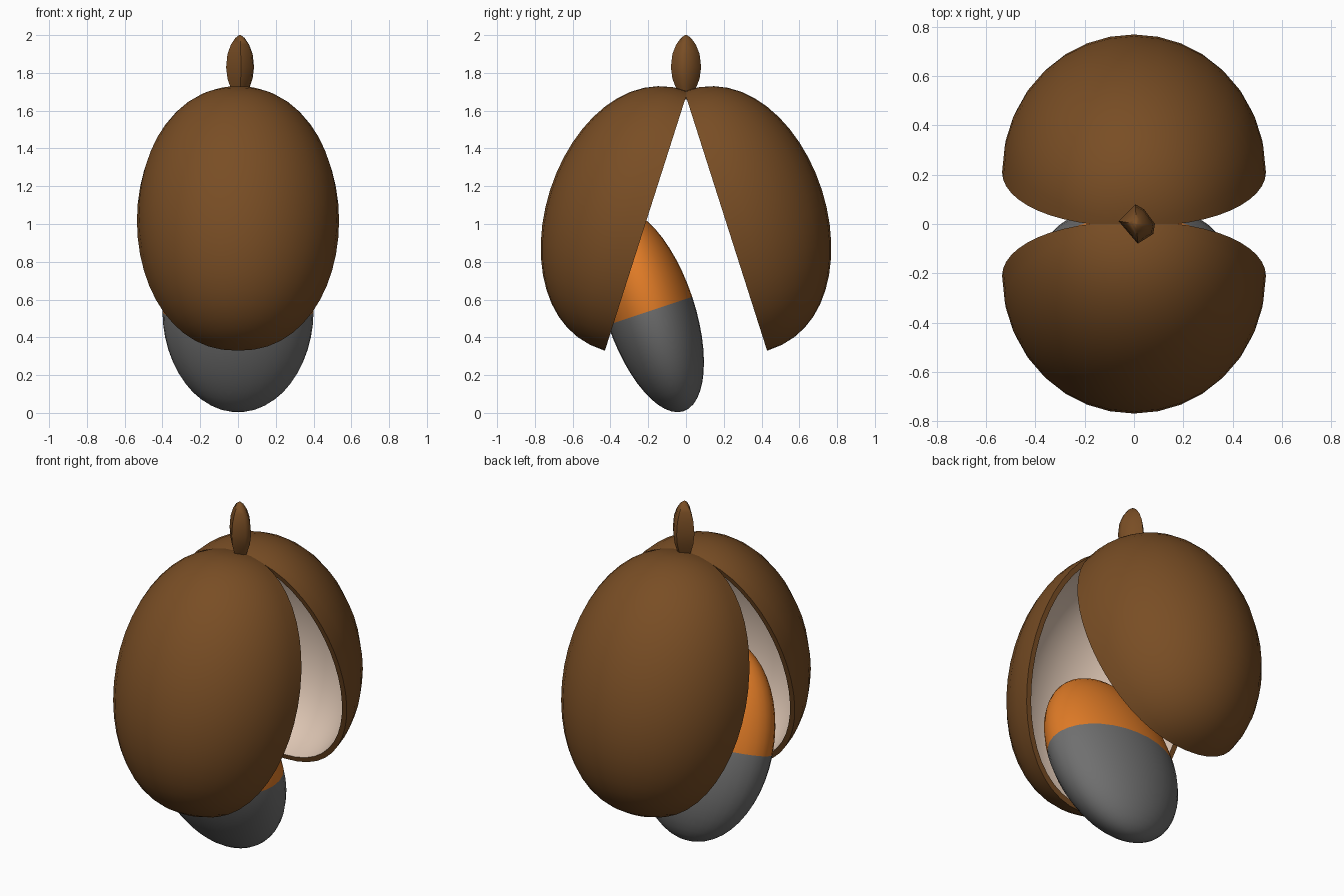
import bpy, bmesh
from math import radians, pi, sin, cos
from mathutils import Matrix, Vector

if "Cube" in bpy.data.objects:
    bpy.data.objects.remove(bpy.data.objects["Cube"])


def material(name, rgb):
    m = bpy.data.materials.new(name)
    m.diffuse_color = (*rgb, 1)
    m.use_nodes = True
    m.node_tree.nodes["Principled BSDF"].inputs["Base Color"].default_value = m.diffuse_color
    return m


BROWN = material("husk_brown", (0.19, 0.075, 0.018))
CREAM = material("husk_lining", (0.72, 0.56, 0.45))
ORANGE = material("seed_orange", (0.75, 0.20, 0.02))
GREY = material("seed_grey", (0.16, 0.16, 0.16))


def finish(bm, name, mats, angle=40):
    me = bpy.data.meshes.new(name)
    bm.to_mesh(me)
    bm.free()
    for m in mats:
        me.materials.append(m)
    ob = bpy.data.objects.new(name, me)
    bpy.context.collection.objects.link(ob)
    bpy.ops.object.select_all(action='DESELECT')
    ob.select_set(True)
    bpy.context.view_layer.objects.active = ob
    bpy.ops.object.shade_smooth_by_angle(angle=radians(angle))
    return ob


def ellipsoid(bm, rx, ry, rz, power=1.0, mat=0, segs=32, rings=24):
    """UV sphere scaled to the radii; power < 1 blunts the ends."""
    verts = bmesh.ops.create_uvsphere(bm, u_segments=segs, v_segments=rings, radius=1)["verts"]
    faces = {f for v in verts for f in v.link_faces}
    for v in verts:
        r = (v.co.x ** 2 + v.co.y ** 2) ** 0.5
        k = r ** (power - 1) if r > 1e-4 else 1
        v.co = (v.co.x * k * rx, v.co.y * k * ry, v.co.z * rz)
    for f in faces:
        f.material_index = mat
    return list(faces)


def husk_half(name, side):
    # outer and inner shells, halved and joined by a rim
    bm = bmesh.new()
    wall = 0.03
    ellipsoid(bm, 0.535, 0.535, 0.722, 0.9)
    inner = ellipsoid(bm, 0.535 - wall, 0.535 - wall, 0.722 - wall, 0.9, mat=1)
    bmesh.ops.reverse_faces(bm, faces=inner)
    bmesh.ops.bisect_plane(bm, geom=bm.verts[:] + bm.edges[:] + bm.faces[:], dist=1e-4,
                           plane_co=(0, 0, 0), plane_no=(0, side, 0), clear_inner=True)
    rim = bmesh.ops.bridge_loops(bm, edges=[e for e in bm.edges if e.is_boundary])
    for f in rim["faces"]:
        f.material_index = 0
    bmesh.ops.recalc_face_normals(bm, faces=bm.faces[:])
    # swing the half open about the top
    bm.transform(Matrix.Translation((0, side * 0.21, 1.017))
                 @ Matrix.Rotation(radians(17.7) * side, 4, 'X'))
    finish(bm, name, [BROWN, CREAM])


husk_half("husk_front", -1)
husk_half("husk_back", 1)

# seed: two-tone flattened ellipsoid leaning in the front husk
bm = bmesh.new()
ellipsoid(bm, 0.40, 0.235, 0.56)
for f in bm.faces:
    f.material_index = 0 if f.calc_center_median().z > 0 else 1
bm.transform(Matrix.Translation((0, -0.19, 0.54)) @ Matrix.Rotation(radians(18.5), 4, 'X'))
finish(bm, "seed", [ORANGE, GREY])

# stem: small four-sided bud on top
bm = bmesh.new()
corners = [(-0.073, 0.012), (-0.005, 0.08), (0.03, 0.06), (0.075, 0.0), (0.068, -0.04), (0.005, -0.08)]
levels = [(1.66, 0.35), (1.71, 0.62), (1.77, 0.90), (1.83, 1.0), (1.90, 0.90), (1.95, 0.65), (1.985, 0.33), (2.0, 0.06)]
loops = [[bm.verts.new((0.01 + x * s, y * s, z)) for x, y in corners] for z, s in levels]
n = len(corners)
for a, b in zip(loops, loops[1:]):
    for i in range(n):
        bm.faces.new((a[i], a[(i + 1) % n], b[(i + 1) % n], b[i]))
bm.faces.new(loops[0])
bm.faces.new(loops[-1])
bmesh.ops.recalc_face_normals(bm, faces=bm.faces[:])
finish(bm, "stem", [BROWN], 60)
